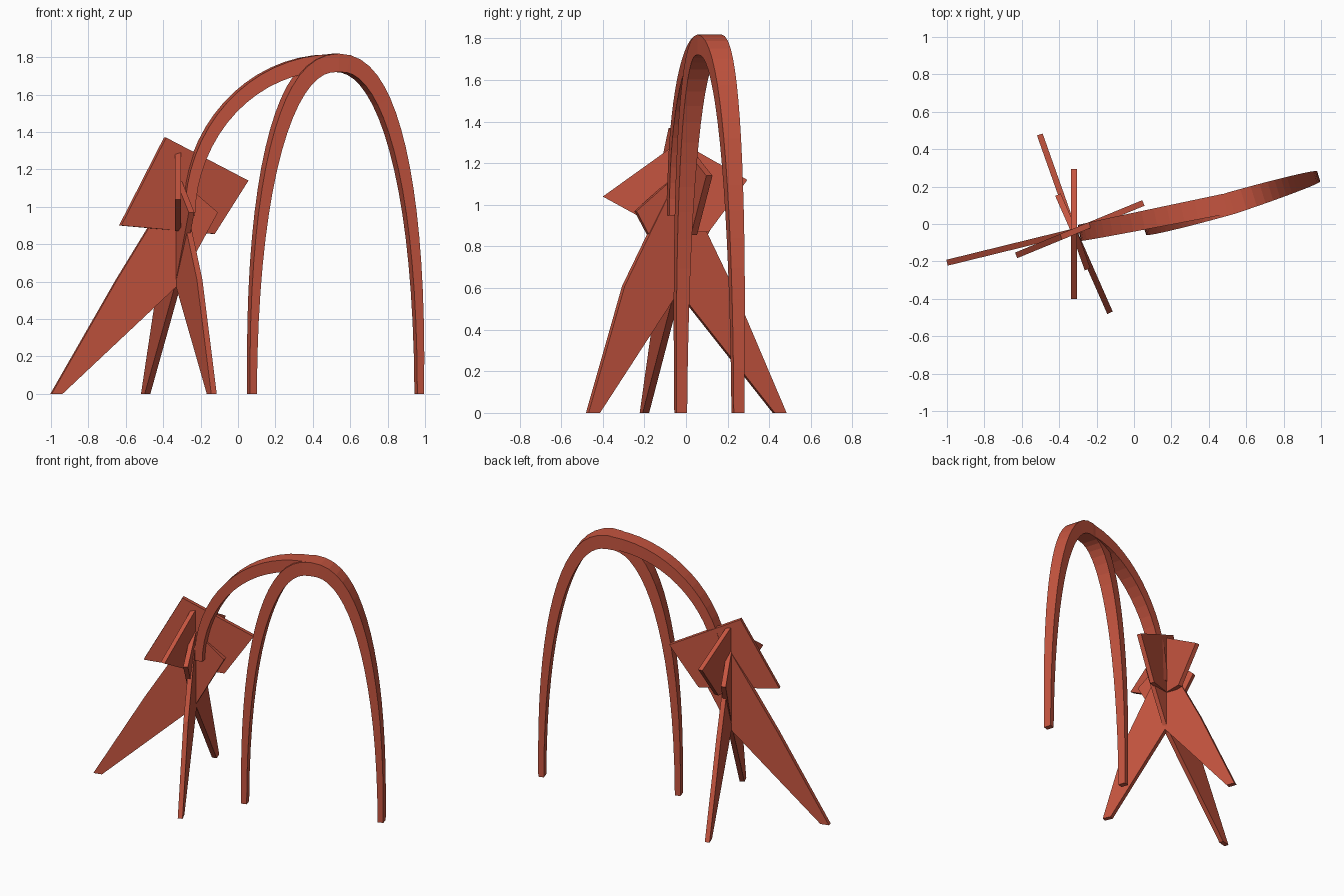
import bpy, bmesh
from math import sin, cos, pi, atan2, radians
from mathutils import Vector

if "Cube" in bpy.data.objects:
    bpy.data.objects.remove(bpy.data.objects["Cube"])

paint = bpy.data.materials.new("red_paint")
paint.diffuse_color = (0.56, 0.09, 0.05, 1)
paint.use_nodes = True
paint.node_tree.nodes["Principled BSDF"].inputs["Base Color"].default_value = paint.diffuse_color
UP = Vector((0, 0, 1))


def finish(bm, name):
    bmesh.ops.recalc_face_normals(bm, faces=bm.faces)
    mesh = bpy.data.meshes.new(name)
    bm.to_mesh(mesh)
    bm.free()
    mesh.materials.append(paint)
    obj = bpy.data.objects.new(name, mesh)
    bpy.context.collection.objects.link(obj)
    return obj


def plate(name, origin, angle, profile, thick=0.032):
    """Vertical plate: profile is (distance from origin along angle, z)."""
    d = Vector((cos(angle), sin(angle), 0))
    n = d.cross(UP)
    bm = bmesh.new()
    base = [bm.verts.new(Vector(origin) + d * s + UP * z - n * thick / 2) for s, z in profile]
    face = bm.faces.new(base)
    ext = bmesh.ops.extrude_face_region(bm, geom=[face])
    moved = [v for v in ext["geom"] if isinstance(v, bmesh.types.BMVert)]
    bmesh.ops.translate(bm, vec=n * thick, verts=moved)
    return finish(bm, name)


def tapered_arch(name, centre, direction, a, b, power, stop, steps, width, thick):
    """Curved beam of rectangular section, growing from the ends to the crown."""
    d = Vector((direction[0], direction[1], 0)).normalized()
    n = d.cross(UP)
    e = 2 / power
    pts, grow = [], []
    for i in range(steps + 1):
        t = stop * i / steps
        c, s = cos(t), max(sin(t), 0)
        x = -a * abs(c) ** e * (1 if c > 0 else -1)
        pts.append(Vector(centre) + d * x + UP * b * s ** e)
        grow.append(1 - abs(t - pi / 2) / (pi / 2))
    bm = bmesh.new()
    rings = []
    for i, p in enumerate(pts):
        tan = (pts[min(i + 1, steps)] - pts[max(i - 1, 0)]).normalized()
        if i == 0:
            tan = UP
        elif i == steps:
            tan = -UP if stop > 3 else d
        r = n.cross(tan)
        w = (width[0] + (width[1] - width[0]) * grow[i]) / 2
        h = (thick[0] + (thick[1] - thick[0]) * grow[i]) / 2
        rings.append([bm.verts.new(p + n * w * u + r * h * v)
                      for u, v in ((-1, -1), (1, -1), (1, 1), (-1, 1))])
    for r0, r1 in zip(rings, rings[1:]):
        for k in range(4):
            bm.faces.new((r0[k], r0[(k + 1) % 4], r1[(k + 1) % 4], r1[k]))
    bm.faces.new(rings[0])
    bm.faces.new(rings[-1])
    return finish(bm, name)


# Large free-standing arch
tapered_arch("main_arch", (0.522, 0.112, 0), (0.895, 0.275), 0.468, 1.77, 2.3,
             pi, 36, (0.053, 0.12), (0.038, 0.098))

# Half arch linking the plate cluster to the crown
tapered_arch("linking_arch", (0.49, 0.108, 0.95), (0.8, 0.16), 0.77, 0.82, 2.0,
             pi / 2, 16, (0.085, 0.11), (0.055, 0.09))

# Three kite-shaped legs crossing at the hub: foot reach, shoulder reach
hub = (-0.32, -0.04, 0)
for name, angle, foot, shoulder in (("left_leg", 193.8, 0.70, 0.34),
                                    ("back_leg", 109.5, 0.55, 0.275),
                                    ("front_leg", 293.8, 0.475, 0.285)):
    plate(name, hub, radians(angle),
          [(foot, 0), (foot - 0.06, 0), (0, 0.585), (-0.215, 0.97),
           (0, 1.15), (shoulder, 0.61)])

# Large tilted plate across the hub
slant = atan2(0.28, 0.68)
plate("wide_plate", hub, slant,
      [((x + 0.32) / cos(slant), z) for x, z in
       ((-0.63, 0.90), (-0.39, 1.37), (0.05, 1.14), (-0.13, 0.855))])

# Cross plate running front to back
plate("cross_plate", (-0.32, 0, 0), pi / 2,
      [(-0.4, 1.04), (-0.03, 1.305), (0.295, 1.12), (0.11, 0.87), (-0.09, 0.87)])
